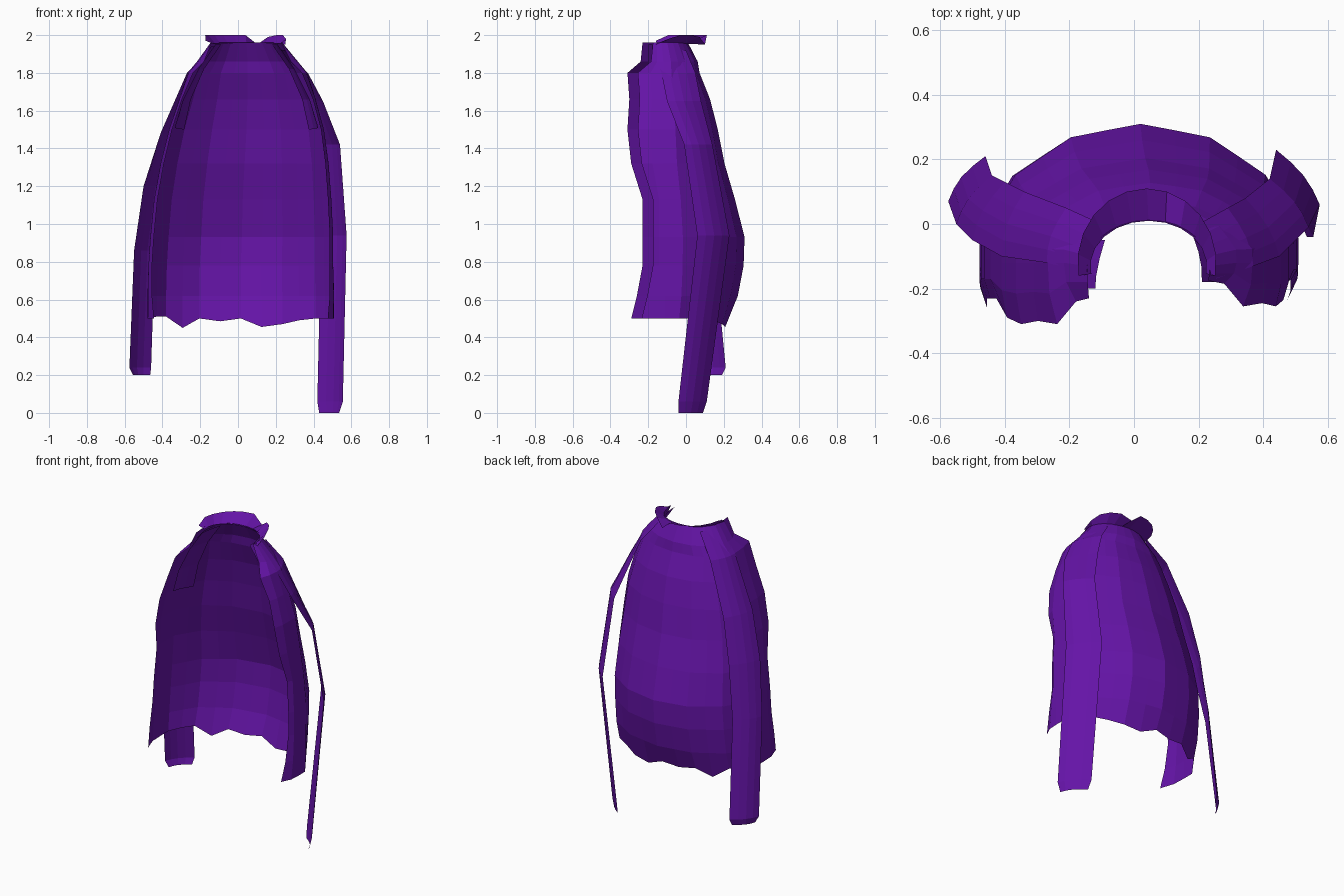
import bpy
from math import sin, cos, radians, pi
from mathutils import Vector

if "Cube" in bpy.data.objects:
    bpy.data.objects.remove(bpy.data.objects["Cube"])

mat = bpy.data.materials.new("purple_cloth")
mat.diffuse_color = (0.13, 0.007, 0.39, 1)
mat.use_nodes = True
mat.node_tree.nodes["Principled BSDF"].inputs["Base Color"].default_value = mat.diffuse_color


def sheet(name, rows):
    """Flat-shaded cloth from equally long rows of points."""
    n = len(rows[0])
    faces = [(r * n + c, r * n + c + 1, (r + 1) * n + c + 1, (r + 1) * n + c)
             for r in range(len(rows) - 1) for c in range(n - 1)]
    me = bpy.data.meshes.new(name)
    me.from_pydata([tuple(p) for row in rows for p in row], [], faces)
    me.materials.append(mat)
    ob = bpy.data.objects.new(name, me)
    bpy.context.collection.objects.link(ob)
    return ob


def band(name, edge_a, edge_b, bulge, columns=4):
    """Strip between two edge paths, bowed outward from the body."""
    rows = []
    for a, b in zip(edge_a, edge_b):
        a, b = Vector(a), Vector(b)
        out = (a + b) / 2
        out.z = 0
        out.normalize()
        rows.append([a.lerp(b, i / columns) + out * bulge * sin(pi * i / columns)
                     for i in range(columns + 1)])
    return sheet(name, rows)


def horseshoe(z, xc, w, yb, ym, yf, frac, pleat=0.0):
    """Cross-section open to the front: elliptical back, straight front edges."""
    pts = []
    for side in (-1, 1):
        front = yf + (0.055 if side > 0 else 0)
        half = []
        for i in range(8):
            a = radians(90 * i / 7)
            k = 1 + pleat * (-1 if i % 2 else 1)
            half.append((xc + side * w * sin(a) * k, ym + (yb - ym) * cos(a) * k, z))
        for i in (1, 2):
            t = i / 2
            half.append((xc + side * w * (1 + (frac - 1) * t * t), ym + (front - ym) * t, z))
        pts += half[::-1] if side < 0 else half[1:]
    return pts


# main cape: height, centre x, half width, back y, side y, front y, front inset
profile = [
    (1.96, .045, .19, .01, -.13, -.23, .97, 0),
    (1.86, .05, .27, .06, -.12, -.24, .85, .01),
    (1.80, .05, .32, .07, -.12, -.31, .90, .01),
    (1.66, .05, .365, .125, -.12, -.30, .95, .01),
    (1.50, .045, .415, .165, -.12, -.31, .95, .012),
    (1.32, .035, .45, .20, -.12, -.29, .95, .012),
    (1.13, .025, .475, .255, -.11, -.23, .95, .012),
    (0.93, .02, .49, .305, -.11, -.23, .95, .012),
    (0.78, .015, .495, .30, -.11, -.23, .95, .012),
    (0.62, .015, .50, .27, -.11, -.26, .94, .012),
    (0.50, .015, .50, .22, -.11, -.29, .92, .012),
]
rows = [horseshoe(*p) for p in profile]
wave = [0, 0, 0, 0, .01, .01, -.05, 0, -.015, 0, -.045, -.03, -.01, 0, 0, 0, 0, 0, 0]
rows[-1] = [(x, y, z + h) for (x, y, z), h in zip(rows[-1], wave)]
sheet("cape", rows)

# flared collar at the back of the neck
low, high = [], []
dip = [.03, 0, 0, 0, 0, 0, 0, .05, .01, 0, 0, .02, .05]
for i, d in enumerate(dip):
    a = radians(-100 + 200 * i / 12)
    low.append((.045 + .18 * sin(a), -.13 + .14 * cos(a), 1.955))
    high.append((.04 + .215 * sin(a), -.12 + .23 * cos(a), 2.0 - d))
sheet("collar", [high, low])

# short lining tabs hanging inside the shoulders
fore = [(-.12, -.20, 1.95), (-.21, -.20, 1.82), (-.29, -.20, 1.66), (-.335, -.19, 1.51)]
aft = [(-.09, -.05, 1.95), (-.18, -.05, 1.82), (-.25, -.05, 1.66), (-.285, -.05, 1.50)]
flip = lambda pts: [(.09 - x, y + .02, z) for x, y, z in pts]
band("left_lining_tab", fore, aft, .012, 3)
band("right_lining_tab", flip(fore), flip(aft), .012, 3)

# long streamers hanging off each shoulder
band("right_streamer",
     [(.25, -.17, 1.92), (.37, -.13, 1.80), (.45, -.10, 1.65), (.54, -.01, 1.42),
      (.575, .06, .94), (.555, -.04, .06), (.535, -.04, .02)],
     [(.20, .00, 1.92), (.29, .05, 1.80), (.345, .08, 1.65), (.42, .14, 1.42),
      (.44, .23, .94), (.42, .11, .06), (.43, .09, .02)], .018)
band("left_streamer",
     [(-.14, -.15, 1.94), (-.27, -.12, 1.80), (-.41, -.10, 1.48), (-.50, -.05, 1.20),
      (-.55, .00, .86), (-.575, .07, .24), (-.555, .08, .20)],
     [(-.10, .00, 1.94), (-.21, .05, 1.80), (-.34, .10, 1.48), (-.40, .13, 1.20),
      (-.44, .15, .86), (-.46, .21, .24), (-.465, .19, .20)], .018)

# bring the lowest hem to the ground
lowest = min(v.co.z for o in bpy.data.objects for v in o.data.vertices)
for v in bpy.data.objects["right_streamer"].data.vertices:
    if v.co.z < .03:
        v.co.z -= lowest
